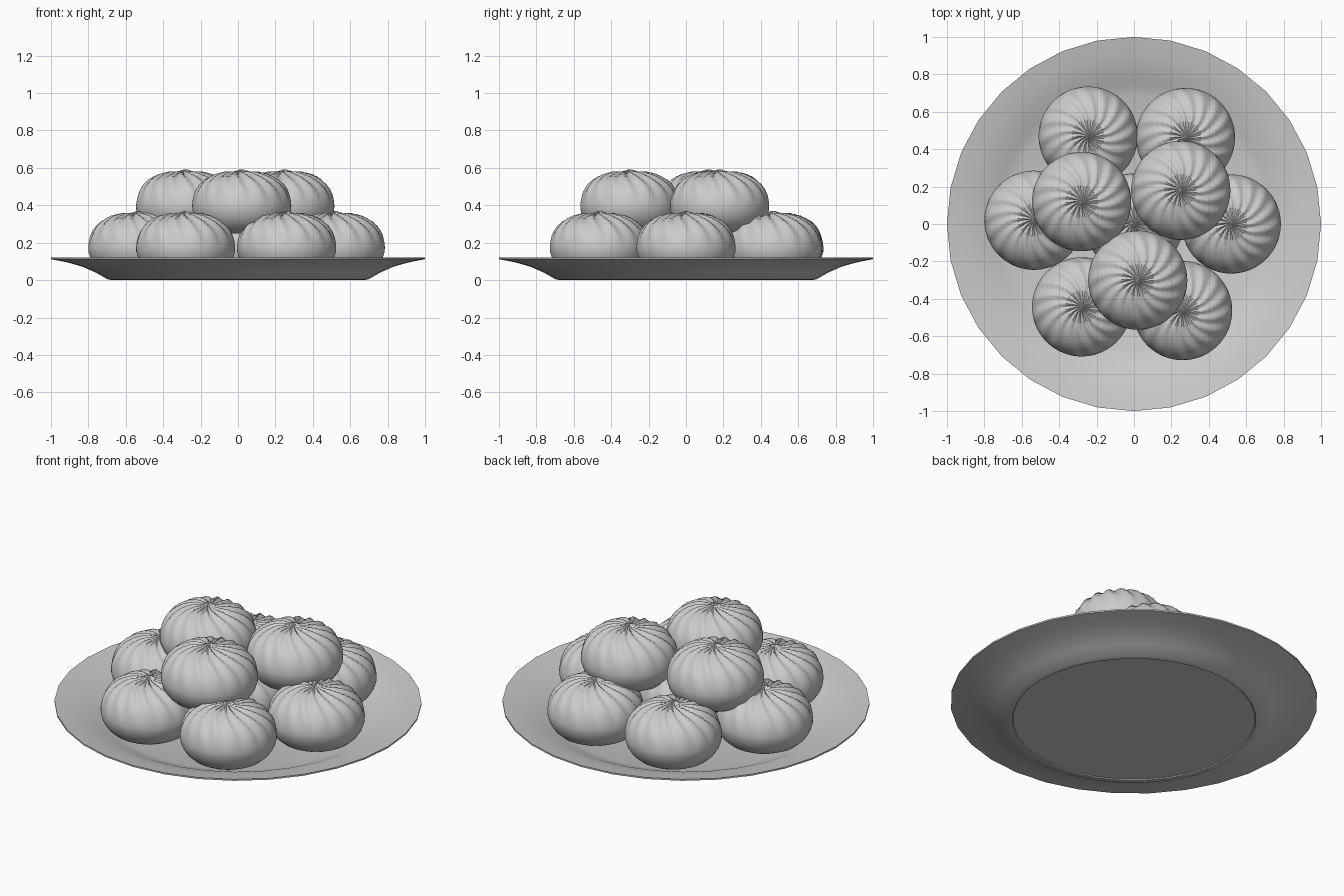
import bpy, bmesh, math, random

if "Cube" in bpy.data.objects:
    bpy.data.objects.remove(bpy.data.objects["Cube"])

random.seed(4)


def lathe(name, profile, n, warp=None):
    """Spin an (r, z) profile about z; the end points lie on the axis."""
    bm = bmesh.new()
    rings = []
    for r, z in profile:
        if r < 1e-6:
            rings.append([bm.verts.new((0, 0, z))])
            continue
        ring = []
        for i in range(n):
            a = 2 * math.pi * i / n
            rr, zz = warp(r, z, a) if warp else (r, z)
            ring.append(bm.verts.new((rr * math.cos(a), rr * math.sin(a), zz)))
        rings.append(ring)
    for lo, hi in zip(rings, rings[1:]):
        for i in range(n):
            j = (i + 1) % n
            if len(lo) == 1:
                bm.faces.new((lo[0], hi[j], hi[i]))
            elif len(hi) == 1:
                bm.faces.new((lo[i], lo[j], hi[0]))
            else:
                bm.faces.new((lo[i], lo[j], hi[j], hi[i]))
    bmesh.ops.recalc_face_normals(bm, faces=bm.faces)
    mesh = bpy.data.meshes.new(name)
    bm.to_mesh(mesh)
    bm.free()
    obj = bpy.data.objects.new(name, mesh)
    bpy.context.collection.objects.link(obj)
    return obj


def smooth(obj, degrees):
    bpy.ops.object.select_all(action='DESELECT')
    obj.select_set(True)
    bpy.context.view_layer.objects.active = obj
    bpy.ops.object.shade_smooth_by_angle(angle=math.radians(degrees))


# Shallow plate with a thin flared rim
plate = lathe("plate", [(0, 0.005), (0.66, 0.005), (0.665, 0), (0.695, 0.003),
                        (0.76, 0.04), (0.83, 0.071), (0.91, 0.094), (1.0, 0.112),
                        (1.0, 0.121), (0.91, 0.105), (0.82, 0.082), (0.75, 0.052),
                        (0.68, 0.027), (0, 0.025)], 32)
smooth(plate, 35)

# Steamed bun: round body with swirling pleats gathered into a small tip
PLEATS = 16


def pleat(r, z, a):
    if z < 0.14:
        return r, z
    t = min(1, (z - 0.14) / 0.16)
    fade = t * t * (3 - 2 * t) * min(1, r / 0.09)
    u = (PLEATS * (a + 2.6 * (0.265 - r)) / (2 * math.pi)) % 1
    # asymmetric fold: gentle rise, quick drop
    h = u / 0.7 if u < 0.7 else (1 - u) / 0.3
    d = 0.016 * fade * (h * h * (3 - 2 * h) - 0.55)
    k = min(1, r / 0.265)
    return r + d * k, z + d * math.sqrt(max(0, 1 - k * k))


BUN = [(0, 0), (0.13, 0), (0.165, 0.008), (0.2, 0.026), (0.23, 0.053),
       (0.252, 0.087), (0.264, 0.125), (0.265, 0.15), (0.261, 0.18),
       (0.252, 0.21), (0.238, 0.238), (0.218, 0.263), (0.194, 0.284),
       (0.168, 0.3), (0.14, 0.312), (0.112, 0.32), (0.085, 0.325),
       (0.06, 0.327), (0.04, 0.329), (0.025, 0.334), (0.013, 0.34), (0, 0.342)]

bun = lathe("bun_1", BUN, 128, pleat)
smooth(bun, 50)

# Seven buns on the plate, three stacked on top
LOWER, UPPER = 0.027, 0.25
spots = [(-0.245, 0.47, LOWER), (0.275, 0.462, LOWER), (-0.535, 0.02, LOWER),
         (0.52, 0.0, LOWER), (-0.28, -0.443, LOWER), (0.26, -0.463, LOWER),
         (0.0, 0.005, LOWER),
         (-0.28, 0.12, UPPER), (0.25, 0.18, UPPER), (0.02, -0.3, UPPER)]
for k, spot in enumerate(spots):
    b = bun
    if k:
        b = bun.copy()
        b.name = f"bun_{k + 1}"
        bpy.context.collection.objects.link(b)
    b.location = spot
    b.rotation_euler.z = random.uniform(0, 2 * math.pi)
